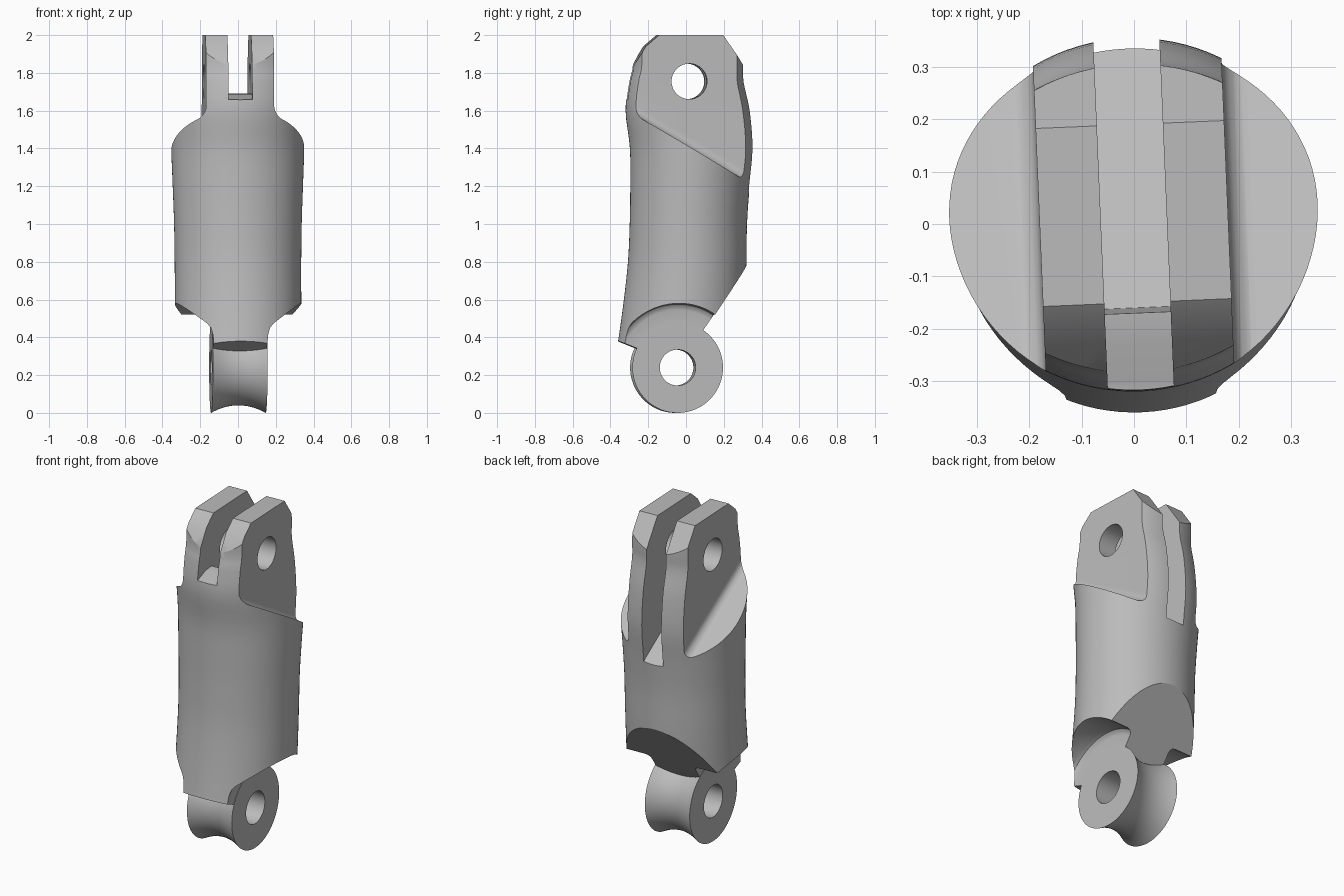
import bpy
import bmesh
from math import sin, cos, pi, radians
from mathutils import Matrix, Vector

cube = bpy.data.objects.get("Cube")
if cube:
    bpy.data.objects.remove(cube, do_unlink=True)

grey = bpy.data.materials.new("neutral_grey")
grey.use_nodes = True
grey.diffuse_color = (0.5, 0.5, 0.5, 1)
grey.node_tree.nodes["Principled BSDF"].inputs["Base Color"].default_value = (0.5, 0.5, 0.5, 1)


def finish(bm, name, helper=False):
    bmesh.ops.recalc_face_normals(bm, faces=bm.faces[:])
    mesh = bpy.data.meshes.new(name)
    bm.to_mesh(mesh)
    bm.free()
    mesh.materials.append(grey)
    ob = bpy.data.objects.new(name, mesh)
    bpy.context.collection.objects.link(ob)
    ob.hide_render = helper
    return ob


def loft(rings, name, helper=False, closed=False):
    """Skin a list of rings; either cap the ends or close the loop."""
    bm = bmesh.new()
    vs = [[bm.verts.new(p) for p in ring] for ring in rings]
    n = len(vs[0])
    for i in range(len(vs) if closed else len(vs) - 1):
        a, b = vs[i], vs[(i + 1) % len(vs)]
        for k in range(n):
            bm.faces.new((a[k], a[(k + 1) % n], b[(k + 1) % n], b[k]))
    if not closed:
        bm.faces.new(vs[0])
        bm.faces.new(vs[-1])
    return finish(bm, name, helper)


def prism(points, x0, x1, name):
    """Side outline (y, z) extruded across x."""
    return loft([[(x, y, z) for y, z in points] for x in (x0, x1)], name, True)


def lathe(profile, centre, name, helper=False, n=96):
    """Closed (x, radius) section spun about an axis parallel to x."""
    cy, cz = centre
    rings = [[(x, cy + r * cos(2 * pi * i / n), cz + r * sin(2 * pi * i / n))
              for x, r in profile] for i in range(n)]
    return loft(rings, name, helper, closed=True)


def boolean(ob, other, op):
    mod = ob.modifiers.new(op.lower(), 'BOOLEAN')
    mod.operation, mod.solver, mod.object = op, 'EXACT', other
    bpy.context.view_layer.objects.active = ob
    bpy.ops.object.modifier_apply(modifier=mod.name)
    bpy.data.objects.remove(other, do_unlink=True)


def spline(a, b, c, d, t):
    return 0.5 * (2 * b + (c - a) * t + (2 * a - 5 * b + 4 * c - d) * t * t
                  + (3 * b - a - 3 * c + d) * t ** 3)


# Body tube: height, front y, back y, half width
stations = [Vector(s) for s in (
    (0.25, -0.38, 0.30, 0.335), (0.5, -0.342, 0.31, 0.335), (0.78, -0.309, 0.32, 0.335),
    (1.0, -0.298, 0.323, 0.338), (1.2, -0.295, 0.337, 0.345), (1.4, -0.297, 0.355, 0.352),
    (1.6, -0.32, 0.34, 0.352), (1.75, -0.303, 0.308, 0.35), (1.85, -0.283, 0.305, 0.35),
    (2.1, -0.28, 0.30, 0.35))]
padded = [stations[0]] + stations + [stations[-1]]
rows = [spline(*padded[i:i + 4], k / 4) for i in range(len(stations) - 1) for k in range(4)]
rows.append(stations[-1])
SEG = 96
tube = []
for z, front, back, rx in rows:
    mid, ry = (front + back) / 2, (back - front) / 2
    tube.append([(rx * cos(2 * pi * i / SEG), mid + ry * sin(2 * pi * i / SEG), z)
                 for i in range(SEG)])
body = loft(tube, "finger_segment")

# Side outline: slanted underside, chamfered fork tips
boolean(body, prism([(-0.5, 0.436), (-0.2, 0.316), (-0.05, 0.36), (0.03, 0.36), (0.08, 0.43),
                     (0.32, 0.78), (0.5, 1.04), (0.5, 1.55), (0.19, 2.0), (-0.15, 2.0),
                     (-0.22, 1.94), (-0.28, 1.84), (-0.45, 1.5)], -0.6, 0.6, "outline"), 'INTERSECT')

# Sloped shoulders beside the fork, with a filleted inner corner
slope = Matrix.Translation((0, 0, 1.411)) @ Matrix.Rotation(radians(-30.8), 4, 'X')
R = 0.045
fillet = [(0.18 + R - R * cos(a), R - R * sin(a)) for a in (i * pi / 12 for i in range(7))]
section = [(0.18, 0.9)] + fillet + [(0.8, 0), (0.8, 0.9)]
KNUCKLE = (-0.05, 0.24)
for side in (-1, 1):
    cutter = loft([[slope @ Vector((side * x, t, h)) for x, h in section] for t in (-1.2, 1.2)],
                  "shoulder_cutter", True)
    boolean(body, cutter, 'DIFFERENCE')
    # Rounded clearance either side of the lower tongue
    relief = [(0.142, 0.03), (0.142, 0.305), (0.146, 0.322), (0.157, 0.335), (0.175, 0.34),
              (0.6, 0.34), (0.6, 0.03)]
    boolean(body, lathe([(side * x, r) for x, r in relief], KNUCKLE, "relief_cutter", True),
            'DIFFERENCE')

# Slot between the fork arms, with a raised front lip
boolean(body, prism([(-0.6, 1.62), (-0.3, 1.66), (-0.23, 1.685), (-0.17, 1.69), (-0.16, 1.48),
                     (0.36, 1.16), (0.6, 1.02), (0.6, 2.3), (-0.6, 2.3)],
                    -0.063, 0.063, "slot_cutter"), 'DIFFERENCE')

# Pin hole through the fork
pin = [(0.01 + 0.094 * cos(i * pi / 32), 1.755 + 0.094 * sin(i * pi / 32)) for i in range(64)]
boolean(body, prism(pin, -0.6, 0.6, "pin_cutter"), 'DIFFERENCE')

# Grooved knuckle with its own pin hole
W = 0.145
groove = [(W * k / 8, 0.2 + 0.04 * (k / 8) ** 2) for k in range(-8, 9)]
knuckle = lathe([(-W, 0.095)] + groove + [(W, 0.095)], KNUCKLE, "knuckle")
boolean(body, knuckle, 'UNION')

# Slight twist of the whole part, then smooth shading with crisp edges
body.data.transform(Matrix.Rotation(radians(2.4), 4, 'Z'))
bpy.ops.object.select_all(action='DESELECT')
body.select_set(True)
bpy.context.view_layer.objects.active = body
bpy.ops.object.shade_smooth_by_angle(angle=radians(30))
